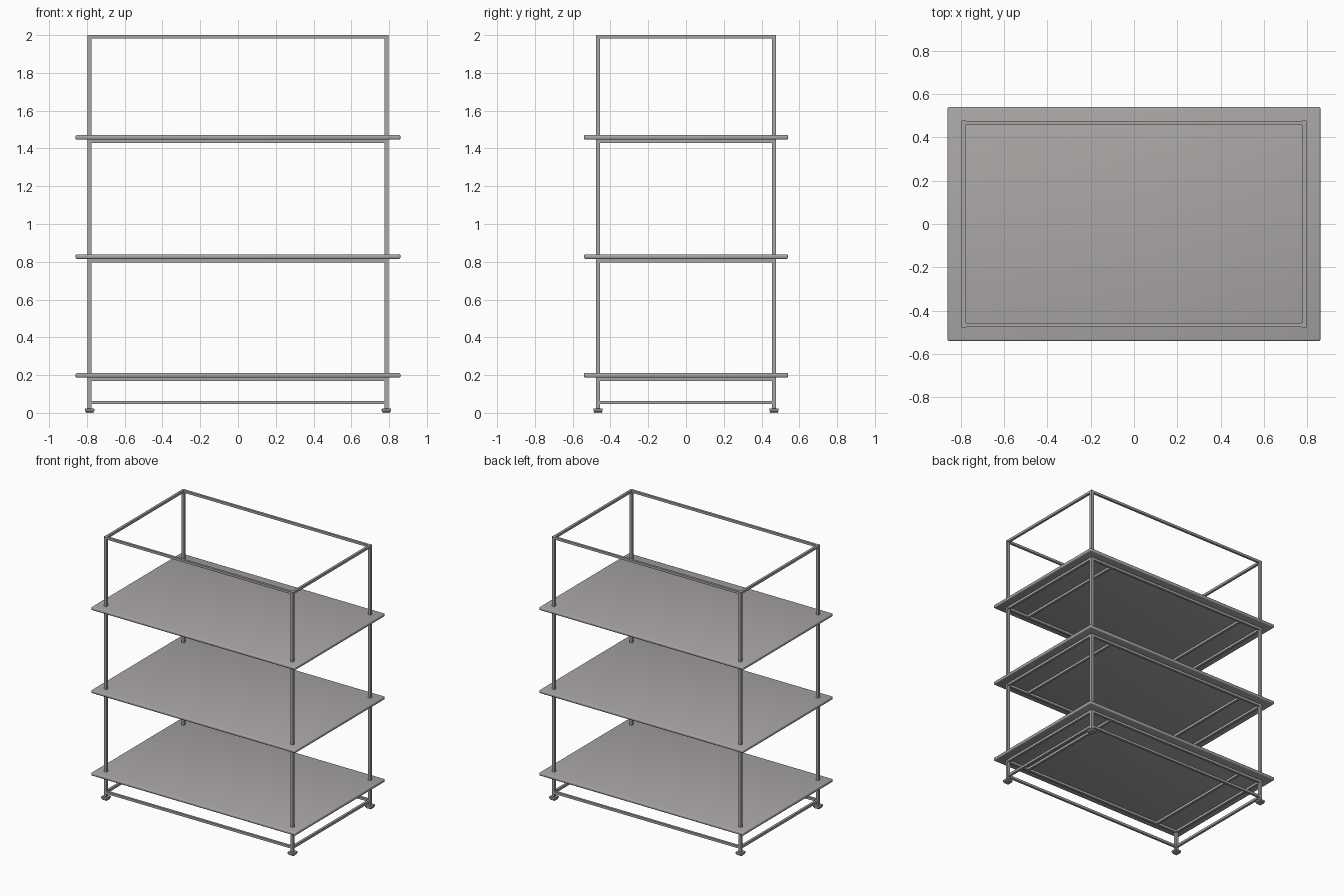
import bpy

cube = bpy.data.objects.get("Cube")
if cube:
    bpy.data.objects.remove(cube, do_unlink=True)

grey = bpy.data.materials.new("warm_grey")
grey.use_nodes = True
colour = (0.40, 0.385, 0.375, 1)
grey.diffuse_color = colour
grey.node_tree.nodes["Principled BSDF"].inputs["Base Color"].default_value = colour

PX, PY = 0.786, 0.466          # post centres
POST, RAIL = 0.021, 0.018
SHELF = 0.024
SHELF_BOTTOMS = {"lower": 0.187, "middle": 0.815, "upper": 1.447}


def box(name, centre, size, bevel=0.0, segments=1):
    bpy.ops.mesh.primitive_cube_add(size=1, location=centre)
    ob = bpy.context.object
    ob.name = name
    ob.scale = size
    bpy.ops.object.transform_apply(location=False, rotation=False, scale=True)
    ob.data.materials.append(grey)
    if bevel:
        mod = ob.modifiers.new("Bevel", 'BEVEL')
        mod.width = bevel
        mod.segments = segments
        bpy.ops.object.modifier_apply(modifier=mod.name)
        bpy.ops.object.shade_smooth_by_angle()
    return ob


def rail_frame(name, z):
    """Rectangle of four rails running between the posts."""
    for s, side in ((-1, "right"), (1, "left")):
        box(f"{name}_{side}_rail", (s * PX, 0, z), (RAIL, 2 * PY - POST, RAIL))
    for s, side in ((-1, "front"), (1, "back")):
        box(f"{name}_{side}_rail", (0, s * PY, z), (2 * PX - POST, RAIL, RAIL))


# Corner posts with stepped feet
for sx, side in ((-1, "right"), (1, "left")):
    for sy, end in ((-1, "front"), (1, "back")):
        x, y, tag = sx * PX, sy * PY, f"{end}_{side}"
        box(f"{tag}_post", (x, y, 1.01), (POST, POST, 1.98))
        box(f"{tag}_foot", (x, y, 0.015), (0.05, 0.05, 0.016), 0.002)
        box(f"{tag}_foot_pad", (x, y, 0.004), (0.04, 0.04, 0.008))

# Open frames at the base and the top
rail_frame("base", 0.055)
rail_frame("top", 2 - RAIL / 2)

# Shelves with their support frames and crossbars
for name, z in SHELF_BOTTOMS.items():
    box(f"{name}_shelf", (0, 0, z + SHELF / 2), (1.72, 1.08, SHELF), 0.008, 3)
    rail_frame(f"{name}_support", z - RAIL / 2)
    for s, side in ((-1, "right"), (1, "left")):
        box(f"{name}_{side}_crossbar", (s * 0.6, 0, z - RAIL / 2),
            (RAIL, 2 * PY - RAIL, RAIL))
